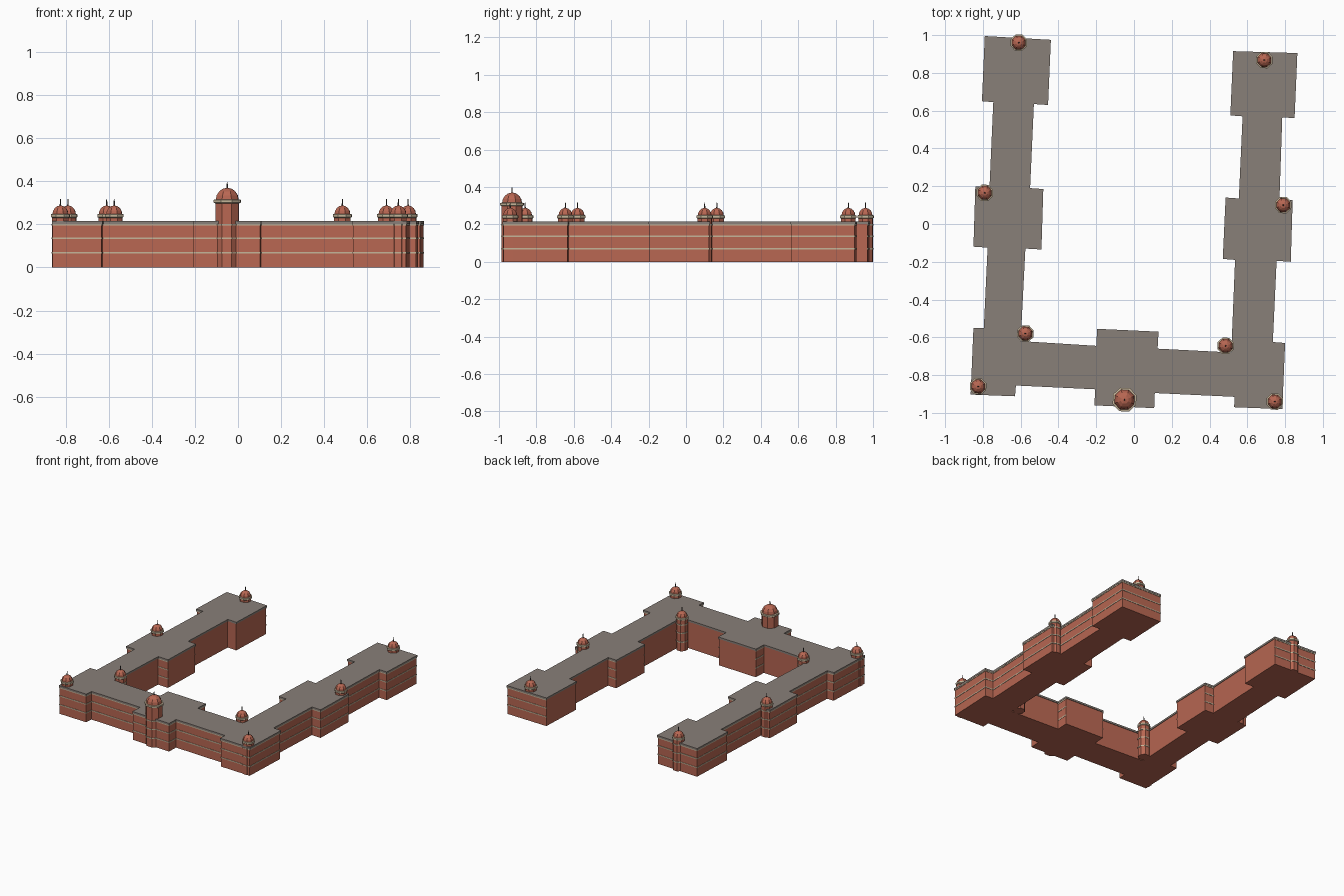
import bpy, bmesh, math
from mathutils import Vector, Matrix

cube = bpy.data.objects.get("Cube")
if cube:
    bpy.data.objects.remove(cube, do_unlink=True)


def material(name, rgb):
    m = bpy.data.materials.new(name)
    m.use_nodes = True
    m.diffuse_color = (*rgb, 1)
    m.node_tree.nodes["Principled BSDF"].inputs["Base Color"].default_value = (*rgb, 1)
    return m


brick = material("red brick", (0.48, 0.135, 0.085))
roof_grey = material("roof grey", (0.25, 0.215, 0.19))
stone = material("pale stone", (0.56, 0.46, 0.32))
iron = material("dark iron", (0.07, 0.06, 0.055))


def finish(bm, name, mat):
    bmesh.ops.recalc_face_normals(bm, faces=bm.faces)
    mesh = bpy.data.meshes.new(name)
    bm.to_mesh(mesh)
    bm.free()
    mesh.materials.append(mat)
    obj = bpy.data.objects.new(name, mesh)
    bpy.context.collection.objects.link(obj)
    return obj


# Clockwise plan: courtyard side first, then the street side
court = [(-.44, .975), (-.455, .63), (-.53, .635), (-.55, .19), (-.48, .185),
         (-.49, -.135), (-.575, -.13), (-.6, -.62), (-.2, -.645), (-.195, -.555),
         (.13, -.57), (.125, -.66), (.515, -.68), (.535, -.19), (.47, -.185),
         (.485, .14), (.555, .135), (.575, .57), (.51, .575), (.525, .915)]
street = [(.865, .905), (.85, .56), (.785, .565), (.77, .13), (.84, .127),
          (.83, -.2), (.755, -.195), (.735, -.625), (.8, -.63), (.785, -.98),
          (.53, -.97), (.533, -.915), (.11, -.895), (.107, -.975), (-.21, -.96),
          (-.205, -.875), (-.625, -.855), (-.63, -.912), (-.865, -.903), (-.85, -.55),
          (-.795, -.55), (-.775, -.125), (-.85, -.12), (-.84, .2), (-.765, .195),
          (-.745, .645), (-.805, .65), (-.79, .995)]
plan = [Vector(p) for p in court + street]


def outward(a, b):
    d = (b - a).normalized()
    return Vector((-d.y, d.x))


def offset(points, dist):
    """Move each corner along both neighbouring wall normals."""
    n = len(points)
    return [p + dist * (outward(points[i - 1], p) + outward(p, points[(i + 1) % n]))
            for i, p in enumerate(points)]


def prism(name, points, z0, z1, mat):
    bm = bmesh.new()
    face = bm.faces.new([bm.verts.new((p.x, p.y, z0)) for p in points])
    out = bmesh.ops.extrude_face_region(bm, geom=[face])
    top = [g for g in out["geom"] if isinstance(g, bmesh.types.BMVert)]
    bmesh.ops.translate(bm, verts=top, vec=(0, 0, z1 - z0))
    return finish(bm, name, mat)


# Main body and roof slab
walls = offset(plan, -0.004)
prism("brick_walls", walls, 0, 0.201, brick)
prism("roof_slab", plan, 0.201, 0.215, roof_grey)

# Stone courses: street walls, wing ends and the short courtyard returns
BANDS = {"lower_course": 0.069, "upper_course": 0.136, "cornice_course": 0.198}
for name, z in BANDS.items():
    bm = bmesh.new()
    for i, a in enumerate(walls):
        b = walls[(i + 1) % len(walls)]
        d = b - a
        in_court = i < len(court) - 1
        if in_court and (d.length > 0.11 or a.y > 0.4):
            continue
        mid = (a + b) / 2
        bmesh.ops.create_cube(bm, size=1, matrix=(
            Matrix.Translation((mid.x, mid.y, z))
            @ Matrix.Rotation(math.atan2(d.y, d.x), 4, "Z")
            @ Matrix.Diagonal((d.length + 0.005, 0.005, 0.008, 1))))
    finish(bm, name, stone)


def lathe(name, x, y, profile, mat, sides=8):
    """Faceted solid from (radius, height) pairs, flat side to the front."""
    bm = bmesh.new()
    rings = []
    for r, z in profile:
        ring = []
        for k in range(sides):
            t = 2 * math.pi * (k + 0.5) / sides - math.radians(2.5)
            ring.append(bm.verts.new((x + r * math.cos(t), y + r * math.sin(t), z)))
        rings.append(ring)
    for lo, hi in zip(rings, rings[1:]):
        for k in range(sides):
            j = (k + 1) % sides
            bm.faces.new((lo[k], lo[j], hi[j], hi[k]))
    bm.faces.new(rings[0])
    bm.faces.new(rings[-1])
    return finish(bm, name, mat)


def turret(name, x, y, r, ring_z, dome_h, tip):
    """Octagonal shaft with stone rings, dome and spike."""
    lathe(name + "_shaft", x, y, [(r, 0), (r, ring_z)], brick)
    for band, z in BANDS.items():
        lathe(name + "_" + band, x, y, [(r + .003, z - .004), (r + .003, z + .004)], stone)
    top = ring_z + 0.012
    lathe(name + "_ring", x, y, [(r, ring_z - .004), (r * 1.14, ring_z),
                                 (r * 1.14, top), (r, top + .002)], stone)
    arc = [math.radians(a) for a in (0, 22, 45, 67, 86)]
    lathe(name + "_dome", x, y, [(r * 0.96 * math.cos(a), top + dome_h * math.sin(a))
                                 for a in arc], brick)
    lathe(name + "_spike", x, y, [(.004, top + dome_h - .004), (.002, tip)], iron)


# Small turrets at corners, wing ends and mid-wing blocks
small = {"back_right_turret": (-.61, .96), "mid_right_turret": (-.79, .165),
         "front_right_turret": (-.825, -.86), "court_right_turret": (-.575, -.58),
         "court_left_turret": (.485, -.645), "front_left_turret": (.745, -.94),
         "mid_left_turret": (.79, .1), "back_left_turret": (.69, .868)}
for name, (x, y) in small.items():
    turret(name, x, y, 0.041, 0.235, 0.041, 0.318)

# Tall tower over the front entrance block
turret("entrance_tower", -.05, -.93, 0.059, 0.302, 0.056, 0.397)
